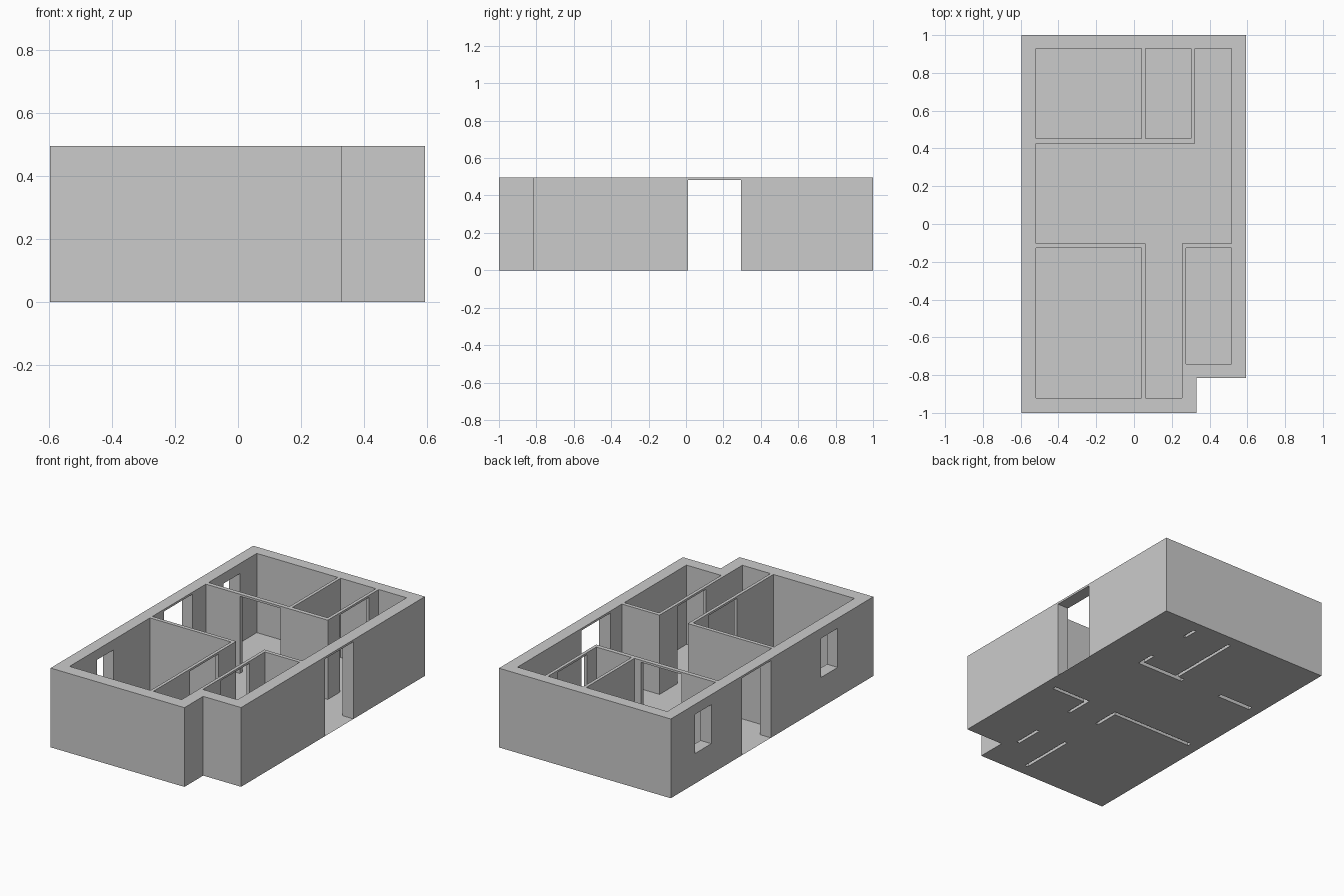
import bpy, bmesh

if "Cube" in bpy.data.objects:
    bpy.data.objects.remove(bpy.data.objects["Cube"])

H = 0.495        # wall height
DOOR_TOP = 0.482  # underside of the door lintels


def prism(name, pts, z0, z1):
    """Extrude a flat outline from z0 to z1."""
    bm = bmesh.new()
    face = bm.faces.new([bm.verts.new((x, y, z0)) for x, y in pts])
    ext = bmesh.ops.extrude_face_region(bm, geom=[face])
    for v in ext["geom"]:
        if isinstance(v, bmesh.types.BMVert):
            v.co.z = z1
    bmesh.ops.recalc_face_normals(bm, faces=bm.faces)
    mesh = bpy.data.meshes.new(name)
    bm.to_mesh(mesh)
    bm.free()
    ob = bpy.data.objects.new(name, mesh)
    bpy.context.collection.objects.link(ob)
    return ob


def rect(x0, x1, y0, y1):
    return [(x0, y0), (x1, y0), (x1, y1), (x0, y1)]


def cut(target, pts, z0, z1):
    """Subtract a prism from the target."""
    cutter = prism("cutter", pts, z0, z1)
    cutter.hide_render = True
    mod = target.modifiers.new("cut", "BOOLEAN")
    mod.operation = "DIFFERENCE"
    mod.solver = "EXACT"
    mod.object = cutter
    bpy.context.view_layer.objects.active = target
    bpy.ops.object.modifier_apply(modifier=mod.name)
    bpy.data.objects.remove(cutter)


# Walls: solid block with a notched corner
outline = [(-0.595, -1), (0.33, -1), (0.33, -0.815), (0.592, -0.815),
           (0.592, 1), (-0.595, 1)]
walls = prism("walls", outline, 0, H)

# Rooms and the branching hall
rooms = [rect(-0.52, 0.04, 0.452, 0.928),
         rect(0.06, 0.303, 0.452, 0.928),
         rect(-0.52, 0.04, -0.92, -0.127),
         rect(0.275, 0.515, -0.74, -0.127),
         [(-0.52, -0.103), (0.06, -0.103), (0.06, -0.92), (0.255, -0.92),
          (0.255, -0.103), (0.515, -0.103), (0.515, 0.928), (0.323, 0.928),
          (0.323, 0.425), (-0.52, 0.425)]]
for room in rooms:
    cut(walls, room, -0.1, 0.7)

# Doorways: two outside, four inside
doors = [(-0.7, -0.45, 0.012, 0.295), (0.45, 0.7, 0.012, 0.295),
         (-0.285, -0.005, 0.40, 0.48), (0.28, 0.35, 0.545, 0.832),
         (0.02, 0.08, -0.56, -0.28), (0.235, 0.295, -0.56, -0.28)]
for d in doors:
    cut(walls, rect(*d), -0.1, DOOR_TOP)

# Windows in the left wall
for y0, y1 in ((0.60, 0.762), (-0.648, -0.485)):
    cut(walls, rect(-0.7, -0.45, y0, y1), 0.188, 0.432)

# Walls are open underneath
bm = bmesh.new()
bm.from_mesh(walls.data)
bottom = [f for f in bm.faces if all(abs(v.co.z) < 1e-4 for v in f.verts)]
bmesh.ops.delete(bm, geom=bottom, context="FACES")
bm.to_mesh(walls.data)
bm.free()

# Floor sheet, with slots under the inner walls
slots = [(-0.52, -0.285, 0.425, 0.452), (-0.005, 0.323, 0.425, 0.452),
         (0.04, 0.06, 0.452, 0.928), (0.303, 0.323, 0.452, 0.545),
         (0.303, 0.323, 0.832, 0.928), (-0.52, 0.06, -0.127, -0.103),
         (0.04, 0.06, -0.28, -0.127), (0.04, 0.06, -0.92, -0.56),
         (0.255, 0.515, -0.127, -0.103), (0.255, 0.275, -0.28, -0.127),
         (0.255, 0.275, -0.74, -0.56)]
notch = (0.33, 0.592, -1, -0.815)
holes = slots + [notch]
xs = sorted({-0.595} | {v for h in holes for v in h[:2]})
ys = sorted({1} | {v for h in holes for v in h[2:]})
bm = bmesh.new()
for x0, x1 in zip(xs, xs[1:]):
    for y0, y1 in zip(ys, ys[1:]):
        cx, cy = (x0 + x1) / 2, (y0 + y1) / 2
        if not any(a < cx < b and c < cy < d for a, b, c, d in holes):
            bm.faces.new([bm.verts.new((x, y, 0)) for x, y in rect(x0, x1, y0, y1)])
bmesh.ops.remove_doubles(bm, verts=bm.verts, dist=1e-5)
mesh = bpy.data.meshes.new("floor")
bm.to_mesh(mesh)
bm.free()
bpy.context.collection.objects.link(bpy.data.objects.new("floor", mesh))
